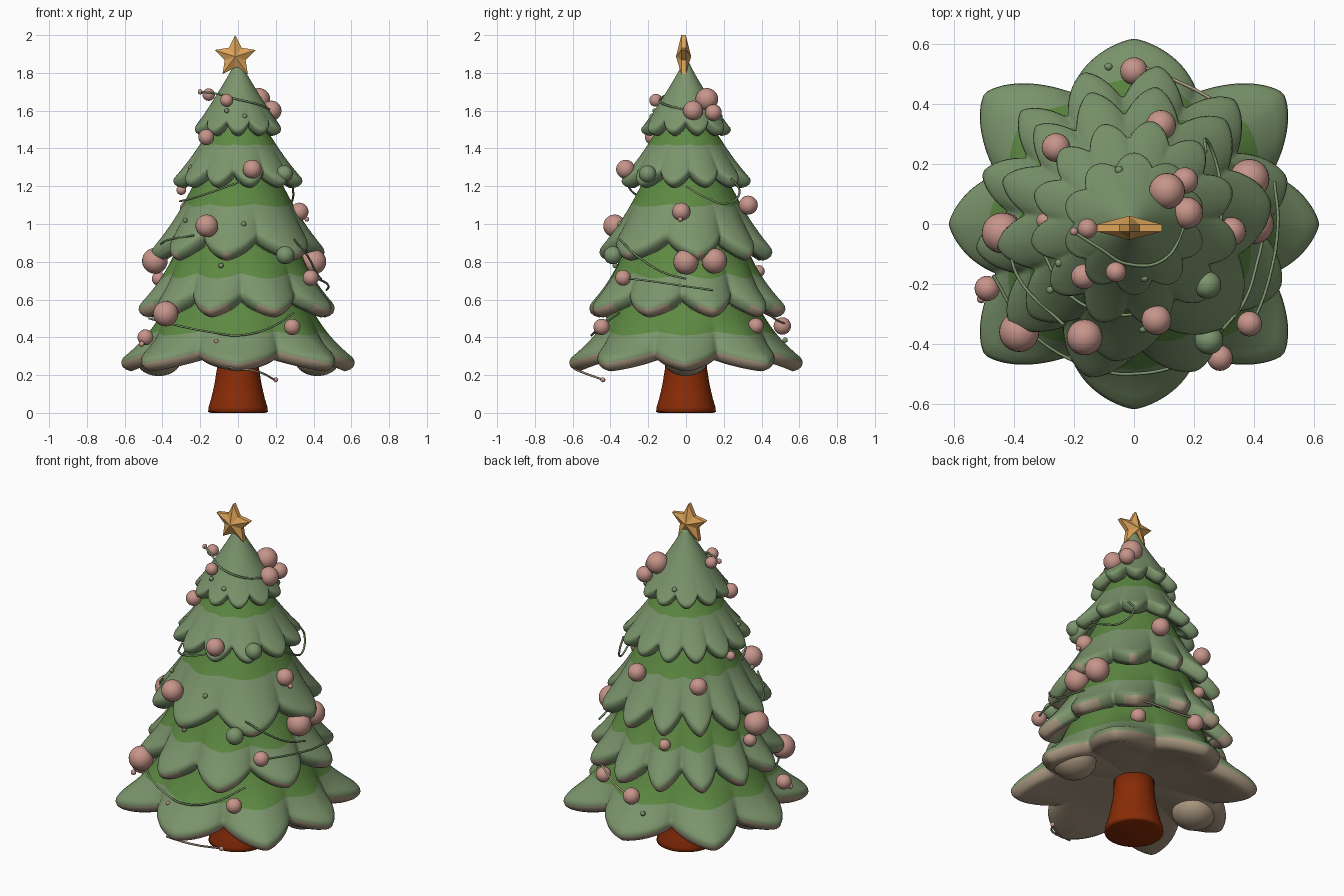
import bpy, bmesh, math
from mathutils import Vector

if "Cube" in bpy.data.objects:
    bpy.data.objects.remove(bpy.data.objects["Cube"])


def mat(name, rgb):
    m = bpy.data.materials.new(name)
    m.diffuse_color = (*rgb, 1)
    m.use_nodes = True
    m.node_tree.nodes["Principled BSDF"].inputs["Base Color"].default_value = m.diffuse_color
    return m


SAGE = mat("sage_green", (0.20, 0.30, 0.15))
LEAF = mat("leaf_green", (0.11, 0.25, 0.055))
BEIGE = mat("beige", (0.38, 0.295, 0.205))
PINK = mat("dusty_pink", (0.57, 0.30, 0.255))
GOLD = mat("gold", (0.72, 0.37, 0.10))
BARK = mat("red_bark", (0.245, 0.025, 0.002))


def finish(bm, name, mats, smooth=True):
    bmesh.ops.recalc_face_normals(bm, faces=bm.faces)
    me = bpy.data.meshes.new(name)
    for f in bm.faces:
        f.smooth = smooth
    bm.to_mesh(me)
    bm.free()
    for m in mats:
        me.materials.append(m)
    ob = bpy.data.objects.new(name, me)
    bpy.context.collection.objects.link(ob)
    return ob


def skin(bm, rings):
    """Bridge consecutive closed rings; returns (face, ring index, segment index)."""
    out = []
    n = len(rings[0])
    for k in range(len(rings) - 1):
        a, b = rings[k], rings[k + 1]
        for i in range(n):
            j = (i + 1) % n
            out.append((bm.faces.new((a[i], a[j], b[j], b[i])), k, i))
    return out


# Branch tiers: lobed skirts with a thick rounded hem.
# warp widens the lobes towards the front right and narrows them at the back left;
# corner lengthens the diagonal lobes and turns them slightly towards the x axis.
SEG, TOP = 240, 20


def tier(name, z0, r0, rt, rv, zt, zv, thick, r_in, lobes, phase, split, beige_from,
         power=1.3, warp=0.0, corner=0.0):
    bm = bmesh.new()
    lobe, wide = [], []
    for i in range(SEG):
        a = 2 * math.pi * i / SEG
        b = a - math.radians(phase)
        if corner:
            b += 0.07 * math.sin(2 * a)
        c = lobes * (b + warp * math.sin(b)) / (2 * math.pi)
        u = 2 * abs(c - round(c))
        lobe.append(1 - u ** power)
        wide.append(rt + corner * (1 - math.cos(4 * a)) / 2)
    rings = []

    def ring(fn):
        vs = []
        for i, (L, R) in enumerate(zip(lobe, wide)):
            a = 2 * math.pi * i / SEG
            r, z = fn(L, R)
            vs.append(bm.verts.new((r * math.cos(a), r * math.sin(a), z)))
        rings.append(vs)

    for k in range(TOP + 1):
        t = k / TOP
        w = t ** 2.5
        base = rv + (rt - rv) * 0.35 * (1 - t)  # fuller body above the valleys
        ring(lambda L, R: (r0 + (base + (R - base) * L * w - r0) * t ** 1.15,
                           z0 + (zv + (zt - zv) * L * w - z0) * t))
    # hem lip, then underside back towards the middle
    for dr, dz in ((0.010, 0.2), (0.013, 0.42), (0.006, 0.68), (-0.012, 0.88), (-0.04, 1.0)):
        ring(lambda L, R: (rv + (R - rv) * L + dr, zv + (zt - zv) * L - thick * dz))
    for s in (0.25, 0.55, 1.0):
        q = s ** 0.5
        ring(lambda L, R: ((rv + (R - rv) * L - 0.04) * (1 - s) + r_in * s,
                           (zv + (zt - zv) * L - thick) * (1 - q) + (zv - thick * 0.5) * q))
    for f, k, i in skin(bm, rings):
        if k < TOP and z0 + (zv - z0) * (k + 0.5) / TOP > split:
            f.material_index = 1
        elif k >= TOP + 2 and lobe[i] >= beige_from:
            f.material_index = 2
    bm.faces.new(rings[0])
    return finish(bm, name, (SAGE, LEAF, BEIGE))


tier("tier_1_top", 1.85, 0.02, 0.225, 0.185, 1.52, 1.57, 0.055, 0.12, 10, -90, 9, 2, 1.9)
tier("tier_2", 1.56, 0.12, 0.335, 0.27, 1.25, 1.31, 0.06, 0.19, 12, 135, 1.42, 2, 1.8, 0.1)
tier("tier_3", 1.31, 0.19, 0.45, 0.35, 0.88, 0.97, 0.075, 0.28, 10, 135, 1.10, 0.95, 1.5, 0.38)
tier("tier_4", 0.98, 0.28, 0.52, 0.405, 0.58, 0.66, 0.075, 0.35, 11, 135, 0.745, 0.6, 1.5, 0.25)
tier("tier_5_bottom", 0.66, 0.34, 0.605, 0.475, 0.295, 0.355, 0.075, 0.09, 8, 0, 0.43, 0,
     1.35, 0.0, 0.045)

# Trunk
bm = bmesh.new()
rings = [[bm.verts.new((r * math.cos(i * math.pi / 24), r * math.sin(i * math.pi / 24), z))
          for i in range(48)]
         for r, z in ((0.145, 0), (0.158, 0.006), (0.156, 0.03), (0.142, 0.075),
                      (0.125, 0.15), (0.112, 0.23), (0.108, 0.34))]
skin(bm, rings)
bm.faces.new(rings[0])
bm.faces.new(rings[-1])
trunk = finish(bm, "trunk", [BARK])

# Star: two faceted halves joined by a thin rim
bm = bmesh.new()
cx, cy, cz = -0.015, -0.013, 1.886
sides = []
for s in (-1, 1):
    vs = []
    for i in range(10):
        r = 0.114 if i % 2 == 0 else 0.058
        a = math.pi / 2 + i * math.pi / 5
        vs.append(bm.verts.new((cx + r * math.cos(a), cy + s * 0.012, cz + r * math.sin(a))))
    hub = bm.verts.new((cx, cy + s * 0.04, cz))
    for i in range(10):
        bm.faces.new((vs[i], vs[(i + 1) % 10], hub))
    sides.append(vs)
skin(bm, sides)
finish(bm, "star", [GOLD], smooth=False)


def balls(name, m, items, scale_z=1.0):
    for n, (x, y, z, r) in enumerate(items):
        bm = bmesh.new()
        big = r > 0.02
        bmesh.ops.create_uvsphere(bm, u_segments=24 if big else 10,
                                  v_segments=14 if big else 7, radius=r)
        for v in bm.verts:
            v.co = Vector((v.co.x + x, v.co.y + y, v.co.z * scale_z + z))
        finish(bm, f"{name}_{n + 1}", [m])


# Pink baubles (x, y, z, radius)
balls("bauble", PINK, [
    (.385, .15, .805, .067), (.40, 0, .80, .067), (.325, -.025, 1.065, .048),
    (-.44, -.03, .805, .068), (-.26, .255, 1.08, .048), (.09, .33, 1.10, .05),
    (0, .51, .46, .046), (.11, .11, 1.66, .06), (.17, .145, 1.59, .044)])
balls("bauble_mid", PINK, [
    (.177, .037, 1.60, .053), (-.155, -.015, 1.685, .033), (-.06, -.16, 1.655, .034),
    (-.168, -.175, 1.46, .042), (.075, -.32, 1.29, .05), (-.165, -.378, .99, .06),
    (-.383, -.36, .525, .067), (-.49, -.215, .40, .042)])
balls("bauble_low", PINK, [
    (.385, -.333, .715, .042), (.287, -.447, .455, .043), (.28, .37, .46, .042),
    (-.42, 0, .71, .036), (-.13, .385, .75, .032), (-.30, .01, 1.18, .026)])
balls("pink_bead", PINK, [
    (-.2, -.025, 1.70, .014), (-.51, -.25, .365, .015), (.2, -.44, .175, .013),
    (.365, -.03, 1.025, .013), (-.115, -.49, .38, .012)])

# Green baubles and beads
balls("green_bauble", SAGE, [(.25, -.387, .835, .048), (.245, -.203, 1.265, .046)])
balls("green_bead", SAGE, [
    (.035, -.18, 1.57, .014), (-.06, -.165, 1.60, .013), (-.25, -.13, 1.30, .014),
    (-.28, -.22, 1.02, .013), (.03, -.35, 1.0, .014), (-.09, -.375, .78, .014),
    (-.085, .525, .385, .014), (-.05, .18, 1.57, .014)])

# Rounded lumps under the bottom tier
balls("under_lump", BEIGE, [(-.42, 0, .285, .12), (.42, 0, .285, .12)], 0.75)


# Thin garland wires, points given as (angle in degrees, radius, height)
def wire(name, m, pts):
    cu = bpy.data.curves.new(name, 'CURVE')
    cu.dimensions = '3D'
    cu.bevel_depth = 0.0055
    cu.bevel_resolution = 1
    cu.use_fill_caps = True
    cu.resolution_u = 8
    sp = cu.splines.new('BEZIER')
    sp.bezier_points.add(len(pts) - 1)
    for p, (a, r, z) in zip(sp.bezier_points, pts):
        a = math.radians(a)
        p.co = (r * math.cos(a), r * math.sin(a), z)
        p.handle_left_type = p.handle_right_type = 'AUTO'
    cu.materials.append(m)
    ob = bpy.data.objects.new(name, cu)
    bpy.context.collection.objects.link(ob)
    bpy.ops.object.select_all(action='DESELECT')
    ob.select_set(True)
    bpy.context.view_layer.objects.active = ob
    bpy.ops.object.convert(target='MESH')


wire("wire_top", SAGE, [(188, .2, 1.70), (215, .14, 1.69), (260, .135, 1.665),
                        (310, .155, 1.635), (365, .18, 1.60)])
wire("wire_upper_left", SAGE, [(195, .32, 1.12), (225, .32, 1.14), (255, .31, 1.19), (280, .30, 1.24)])
wire("wire_upper_right", SAGE, [(0, .29, 1.20), (20, .31, 1.14), (40, .35, 1.11),
                                (50, .37, 1.17), (45, .34, 1.24)])
wire("wire_middle_left", SAGE, [(185, .425, .87), (205, .425, .91), (235, .41, .94)])
wire("wire_middle_right", SAGE, [(-50, .46, .92), (-35, .45, .83), (-15, .43, .74), (0, .44, .71)])
wire("wire_lower_right", SAGE, [(-41, .52, .715), (-25, .49, .70), (0, .48, .67), (17, .49, .65)])
wire("wire_lower_left", SAGE, [(200, .50, .50), (225, .50, .47), (255, .50, .425),
                               (270, .50, .41), (290, .49, .45), (310, .46, .53)])
wire("wire_back", BEIGE, [(88, .53, .47), (75, .50, .49), (60, .49, .53), (45, .49, .56)])
wire("wire_dangling", BEIGE, [(265, .60, .24), (280, .57, .22), (294, .48, .175)])
